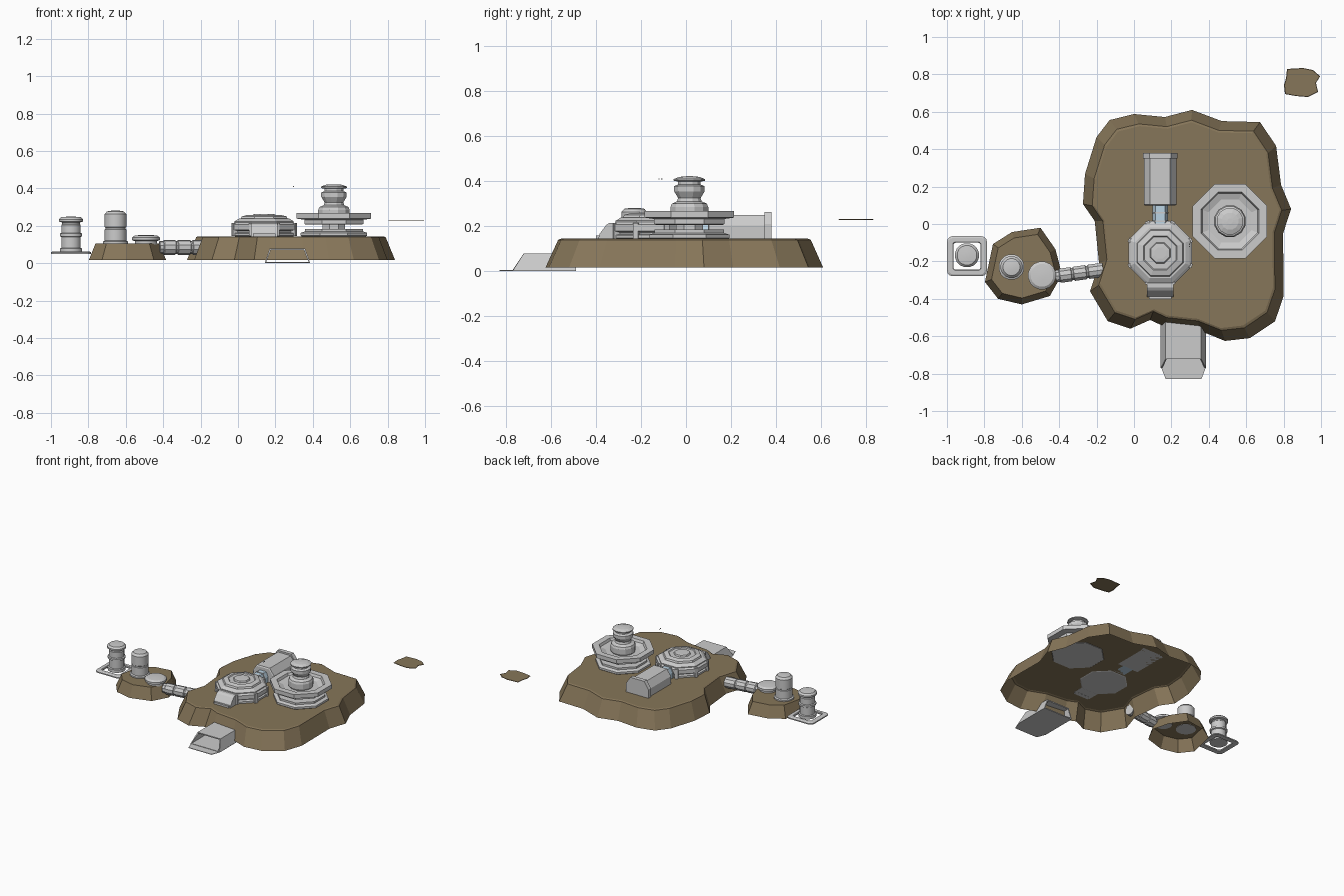
import bpy, bmesh
from math import pi, cos, sin
from mathutils import Vector, Matrix


def material(name, color):
    m = bpy.data.materials.new(name)
    m.diffuse_color = color
    return m


ROCK = material("rock", (0.24, 0.18, 0.10, 1))
GLASS = material("glass", (0.50, 0.66, 0.78, 1))


def loft(name, rings, mat=None, bottom=True, top=True, closed=False):
    """Skin a stack of equal-length point loops."""
    bm = bmesh.new()
    loops = [[bm.verts.new(p) for p in r] for r in rings]
    pairs = list(zip(loops, loops[1:])) + ([(loops[-1], loops[0])] if closed else [])
    for a, b in pairs:
        for i in range(len(a)):
            j = (i + 1) % len(a)
            bm.faces.new((a[i], a[j], b[j], b[i]))
    if not closed:
        if bottom:
            bm.faces.new(loops[0][::-1])
        if top:
            bm.faces.new(loops[-1])
    bmesh.ops.recalc_face_normals(bm, faces=bm.faces[:])
    me = bpy.data.meshes.new(name)
    bm.to_mesh(me)
    bm.free()
    ob = bpy.data.objects.new(name, me)
    bpy.context.collection.objects.link(ob)
    if mat:
        me.materials.append(mat)
    return ob


def lathe(name, x, y, profile, n=8, smooth=False):
    """Turn (radius to flat, z) pairs into an n-sided tower with flats on the axes."""
    k = 1 / cos(pi / n)
    rings = [[(x + r * k * cos((i + .5) * 2 * pi / n), y + r * k * sin((i + .5) * 2 * pi / n), z)
              for i in range(n)] for r, z in profile]
    ob = loft(name, rings)
    if smooth:
        bpy.context.view_layer.objects.active = ob
        ob.select_set(True)
        bpy.ops.object.shade_smooth_by_angle()
        ob.select_set(False)
    return ob


def box(name, x, y, z, mat=None):
    rings = [[(x[0], y[0], h), (x[1], y[0], h), (x[1], y[1], h), (x[0], y[1], h)] for h in z]
    return loft(name, rings, mat)


def rock(name, outline, c, layers):
    """Open-bottomed rock: scaled copies of the outline, capped on top."""
    rings = [[(c[0] + (x - c[0]) * s, c[1] + (y - c[1]) * s, z) for x, y in outline] for s, z in layers]
    return loft(name, rings, ROCK, bottom=False)


# rocks
plateau = [(-.13, .556), (0, .588), (.165, .572), (.31, .61), (.47, .55), (.674, .545), (.76, .417),
           (.786, .21), (.84, .08), (.797, -.05), (.80, -.385), (.754, -.52), (.62, -.61), (.487, -.625),
           (.35, -.57), (.166, -.55), (.086, -.513), (-.02, -.56), (-.14, -.52), (-.235, -.36),
           (-.187, -.21), (-.21, .016), (-.273, .107), (-.262, .267), (-.2, .465)]
rock("plateau", plateau, (.28, 0), [(1, .016), (.91, .139), (.89, .144)])
islet = [(-.50, -.02), (-.42, -.135), (-.385, -.27), (-.45, -.385), (-.60, -.43), (-.727, -.40),
         (-.797, -.31), (-.754, -.107), (-.652, -.043)]
rock("small_island", islet, (-.59, -.23), [(1, .018), (.83, .105)])
patch = [(.818, .829), (.904, .834), (.957, .823), (.995, .79), (.973, .754), (.984, .706), (.93, .679),
         (.866, .684), (.807, .695), (.802, .743), (.813, .78)]
rock("floating_patch", patch, (.9, .75), [(1, .228), (.97, .231)])

# octagonal hub with raised crown
lathe("hub", .14, -.155, [(.15, .142), (.165, .147), (.165, .16), (.148, .165), (.148, .172), (.17, .178),
                          (.17, .208), (.158, .218), (.158, .224), (.135, .238), (.125, .238), (.12, .25),
                          (.09, .258), (.085, .252), (.055, .252), (.05, .262), (.03, .264)])
for i in range(8):
    # hub edge buttresses
    a = (i + .5) * pi / 4
    b = box("hub_buttress", (-.012, .012), (-.012, .012), (.145, .215))
    b.matrix_world = Matrix.Translation((.14 + .172 * cos(a), -.155 + .172 * sin(a), 0)) @ Matrix.Rotation(a, 4, 'Z')
# hub porch
loft("hub_porch", [[(.07, y0, z), (.21, y0, z), (.21, -.29, z), (.07, -.29, z)]
                   for y0, z in ((-.39, .143), (-.385, .165), (-.355, .205), (-.34, .215))])
box("porch_step", (.08, .20), (-.40, -.37), (.142, .158))


# hangar with chamfered roof
def arch(y, w, h, z0=.144):
    return [(.14 + sx * w * f, y, z0 + h * g) for sx, f, g in
            ((-1, 1, 0), (1, 1, 0), (1, 1, .55), (1, .62, 1), (-1, .62, 1), (-1, 1, .55))]


loft("hangar", [arch(y, w, h) for y, w, h in
                ((.098, .08, .098), (.103, .086, .106), (.35, .086, .106), (.35, .093, .118), (.38, .093, .118))])
loft("glass_corridor", [arch(y, .042, .075) for y in (-.01, .105)], GLASS)
for y in (.012, .055):
    loft("corridor_rib", [arch(q, .045, .079) for q in (y, y + .008)])

# command tower: base, dish and column
tx, ty = .513, .015
lathe("tower_base", tx, ty, [(.17, .142), (.178, .148), (.178, .162), (.155, .17), (.155, .184)])
lathe("tower_neck", tx, ty, [(.06, .18), (.06, .215)])
lathe("dish", tx, ty, [(.15, .206), (.157, .21), (.157, .232), (.199, .238), (.199, .268), (.155, .268),
                       (.148, .25), (.115, .238)])
lathe("column", tx, ty, [(.078, .236), (.084, .25), (.084, .285), (.078, .30), (.055, .31), (.05, .325),
                         (.068, .355), (.068, .378), (.05, .385), (.05, .398), (.07, .402), (.07, .409),
                         (.045, .419), (.015, .422)], 12)
# loose antenna tips
for y in (-.12, -.108):
    box("antenna_tip", (.294, .299), (y - .003, y + .003), (.408, .413))

# entry tunnel: hollow trapezoid shell with slanted mouth
def trapezoid(y, lean, t):
    return [(.264 + x, y + lean * f, z) for x, z, f in
            ((-.121 + t, .002 + t * .6, 0), (.121 - t, .002 + t * .6, 0),
             (.095 - t * .8, .078 - t, 1), (-.095 + t * .8, .078 - t, 1))]


loft("entry_tunnel", [trapezoid(-.77, .048, 0), trapezoid(-.49, 0, 0),
                      trapezoid(-.49, 0, .008), trapezoid(-.77, .048, .008)], closed=True)
loft("entry_ramp", [[(.17, -.83, z), (.36, -.83, z), (.385, -.765, z), (.385, -.49, z),
                     (.144, -.49, z), (.144, -.765, z)] for z in (0, .004)])

# silo and low tank on the small island
lathe("silo", -.655, -.23, [(.068, .103), (.068, .115), (.058, .12), (.058, .18), (.054, .183), (.054, .19),
                            (.058, .193), (.058, .262), (.045, .277), (.02, .281)], 16, True)
lathe("low_tank", -.492, -.275, [(.06, .10), (.06, .118), (.074, .123), (.074, .138), (.06, .148), (.02, .151)],
      16, True)

# pipe joining the two rocks
start, end = Vector((-.42, -.28, .085)), Vector((-.165, -.245, .085))
pipe = lathe("link_pipe", 0, 0, [(.032, 0), (.032, .02), (.038, .025), (.038, .085), (.033, .088), (.033, .096),
                                 (.038, .10), (.038, .165), (.033, .168), (.033, .176), (.038, .18),
                                 (.038, (end - start).length)], 10)
pipe.matrix_world = Matrix.Translation(start) @ (end - start).to_track_quat('Z', 'Y').to_matrix().to_4x4()


# outlying pad: rounded square frame around a canister
def rounded(half, r, z):
    pts = []
    for q in range(4):
        for s in range(4):
            a = q * pi / 2 + s * pi / 6
            cx, cy = (half - r) * (1 if q in (0, 3) else -1), (half - r) * (1 if q < 2 else -1)
            pts.append((-.893 + cx + r * cos(a), -.172 + cy + r * sin(a), z))
    return pts


loft("pad_frame", [rounded(.107, .03, .05), rounded(.107, .03, .058), rounded(.098, .025, .063),
                   rounded(.076, .015, .063), rounded(.072, .012, .058), rounded(.072, .012, .05)], closed=True)
lathe("canister", -.893, -.167, [(.06, .056), (.06, .078), (.052, .082), (.052, .14), (.06, .144), (.06, .158),
                                 (.052, .162), (.052, .205), (.047, .21), (.047, .218), (.064, .222),
                                 (.064, .234), (.052, .246), (.02, .249)], 16, True)
